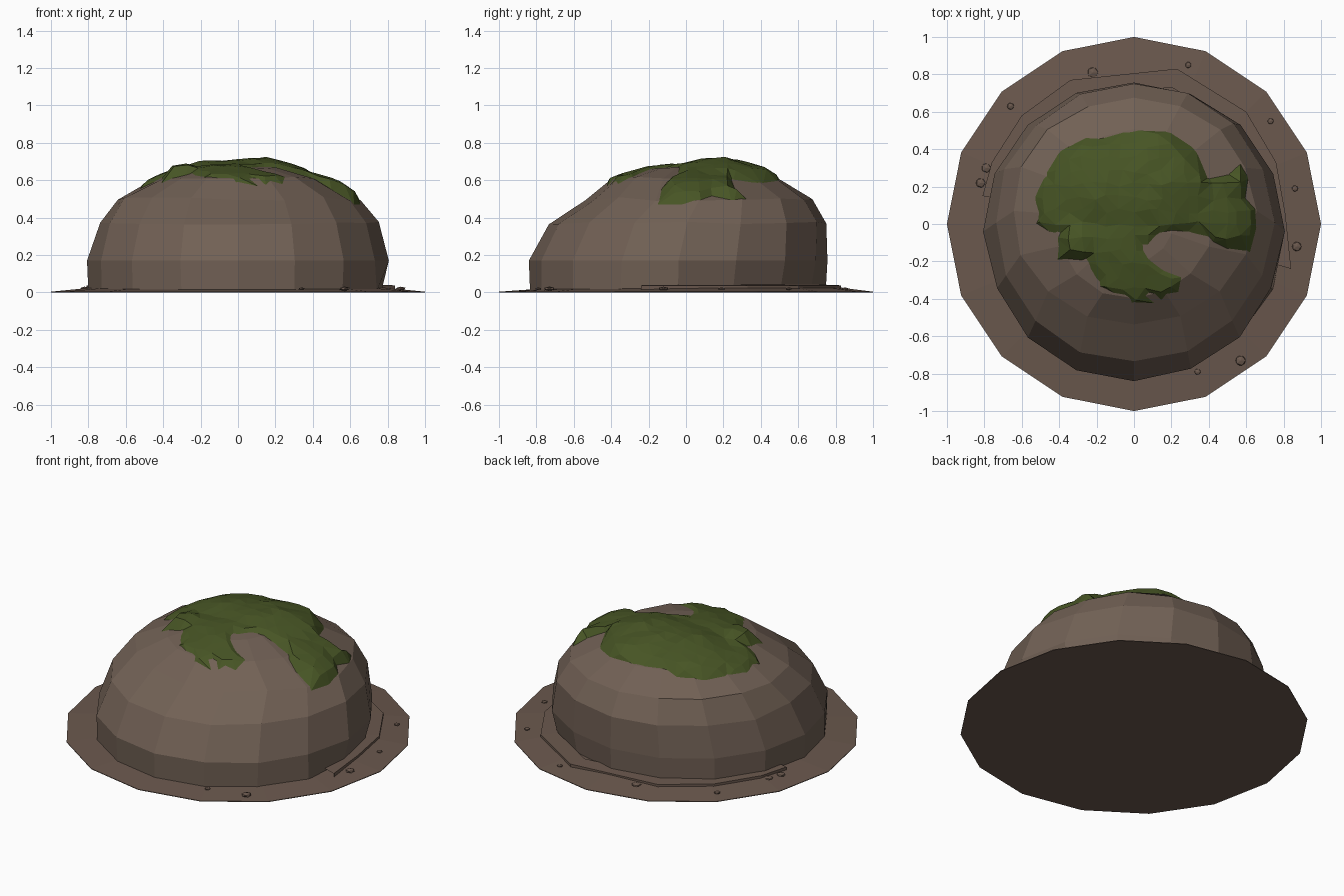
import bpy, bmesh, math, random
from mathutils import Vector
from mathutils.bvhtree import BVHTree
from mathutils.geometry import delaunay_2d_cdt

if "Cube" in bpy.data.objects:
    bpy.data.objects.remove(bpy.data.objects["Cube"])

random.seed(4)
N = 16


def material(name, rgb):
    m = bpy.data.materials.new(name)
    m.diffuse_color = (*rgb, 1)
    m.use_nodes = True
    m.node_tree.nodes["Principled BSDF"].inputs["Base Color"].default_value = m.diffuse_color
    return m


rock_mat = material("brown rock", (0.165, 0.118, 0.09))
soil_mat = material("brown soil", (0.145, 0.098, 0.075))
moss_mat = material("green moss", (0.063, 0.09, 0.018))


def finish(name, bm, mat):
    bmesh.ops.recalc_face_normals(bm, faces=bm.faces)
    me = bpy.data.meshes.new(name)
    bm.to_mesh(me)
    bm.free()
    me.materials.append(mat)
    ob = bpy.data.objects.new(name, me)
    bpy.context.collection.objects.link(ob)
    return ob


def loft(rings, apex=None):
    """Join closed rings of points, cap the bottom, close the top."""
    bm = bmesh.new()
    vs = [[bm.verts.new(p) for p in r] for r in rings]
    n = len(rings[0])
    for a, b in zip(vs, vs[1:]):
        for i in range(n):
            j = (i + 1) % n
            bm.faces.new((a[i], a[j], b[j], b[i]))
    bm.faces.new(vs[0][::-1])
    if apex:
        t = bm.verts.new(apex)
        for i in range(n):
            bm.faces.new((vs[-1][i], vs[-1][(i + 1) % n], t))
    else:
        bm.faces.new(vs[-1])
    return bm


def angles():
    return [2 * math.pi * i / N for i in range(N)]


# ground skirt: shallow 16-sided cone, a little higher at the back
rim = [(math.cos(a), math.sin(a), 0.0) for a in angles()]
top_rim = [(math.cos(a), math.sin(a), 0.004) for a in angles()]
inner = [(0.78 * math.cos(a), 0.78 * math.sin(a), 0.026 + 0.006 * math.sin(a)) for a in angles()]
finish("ground_skirt", loft([rim, top_rim, inner]), soil_mat)

# boulder dome: rings of height, front depth, back depth, half width
profile = [(0.005, 0.84, 0.755, 0.795), (0.17, 0.84, 0.76, 0.80), (0.37, 0.735, 0.75, 0.745),
           (0.50, 0.54, 0.68, 0.65), (0.61, 0.40, 0.51, 0.43), (0.66, 0.20, 0.28, 0.22)]
rings = []
for k, (z, f, b, w) in enumerate(profile):
    ring = []
    for a in angles():
        jit = 1 + random.uniform(-0.012, 0.012)
        if k == 0 and 0 <= a < 1.5:
            jit *= 0.97      # undercut at the right rear
        x = w * math.cos(a) * jit
        y = (b - f) / 2 + (b + f) / 2 * math.sin(a) * jit
        zj = random.uniform(-0.01, 0.01) if k > 1 else 0
        ring.append((x, y, z + zj))
    rings.append(ring)
bm = loft(rings, (0, 0, 0.678))
tree = BVHTree.FromBMesh(bm)
finish("boulder", bm, rock_mat)

# low broken soil lip around the back of the boulder
lip = [(0.84, -0.24), (0.81, 0.05), (0.76, 0.33), (0.60, 0.60), (0.23, 0.83), (-0.34, 0.77),
       (-0.60, 0.58), (-0.76, 0.33), (-0.81, 0.15)]
bm = bmesh.new()
rows = []
for x, y in lip:
    rows.append([bm.verts.new(p) for p in ((x, y, 0.015), (x, y, 0.038), (x * 0.88, y * 0.88, 0.042))])
for a, b in zip(rows, rows[1:]):
    for i in range(2):
        bm.faces.new((a[i], b[i], b[i + 1], a[i + 1]))
finish("soil_lip", bm, soil_mat)

# small pebbles on the skirt
pebbles = [(-0.22, 0.81, 0.032), (0.29, 0.85, 0.018), (-0.66, 0.63, 0.02), (-0.79, 0.30, 0.028),
           (-0.82, 0.22, 0.028), (0.73, 0.55, 0.018), (0.86, 0.19, 0.018), (0.87, -0.12, 0.028),
           (0.57, -0.73, 0.03), (0.34, -0.79, 0.018)]
bm = bmesh.new()
for x, y, r in pebbles:
    res = bmesh.ops.create_icosphere(bm, subdivisions=1, radius=r)
    for v in res["verts"]:
        v.co = Vector((x, y, 0.02)) + Vector((v.co.x, v.co.y, v.co.z * 0.4))
finish("pebbles", bm, soil_mat)

# moss patch: outline draped over the boulder, with soft lumps
outline = [(-0.03, 0.51), (0.20, 0.50), (0.33, 0.41), (0.40, 0.25), (0.50, 0.27), (0.57, 0.33),
           (0.63, 0.25), (0.60, 0.14), (0.66, 0.08), (0.66, -0.02), (0.62, -0.17), (0.50, -0.14),
           (0.42, -0.10), (0.28, -0.05), (0.14, -0.06), (0.07, -0.14), (0.17, -0.24), (0.28, -0.28),
           (0.26, -0.38), (0.15, -0.43), (-0.03, -0.43), (-0.20, -0.33), (-0.28, -0.20),
           (-0.42, -0.20), (-0.42, -0.07), (-0.53, 0.0), (-0.55, 0.15), (-0.48, 0.27),
           (-0.40, 0.40), (-0.25, 0.47)]
lumps = [(-0.2, 0.27, 0.26, 0.03), (0.17, 0.25, 0.27, 0.045), (0.55, 0.22, 0.13, 0.04),
         (0.57, -0.03, 0.16, 0.045), (-0.34, -0.12, 0.12, 0.04), (0.36, 0.05, 0.15, 0.02)]


def edge_distance(p):
    best = 9
    for a, b in zip(outline, outline[1:] + outline[:1]):
        a, b = Vector(a), Vector(b)
        t = max(0, min(1, (p - a).dot(b - a) / (b - a).length_squared))
        best = min(best, (p - a - t * (b - a)).length)
    return best


pts = [Vector(p) for p in outline]
step = 0.07
for i in range(-8, 10):
    for j in range(-7, 8):
        p = Vector((i * step + random.uniform(-0.015, 0.015), j * step + random.uniform(-0.015, 0.015)))
        if edge_distance(p) > 0.02:
            pts.append(p)
n = len(outline)
co, _, faces, *_ = delaunay_2d_cdt(pts, [], [list(range(n))[::-1]], 1, 1e-5)
bm = bmesh.new()
vs = []
for p in co:
    hit = tree.ray_cast(Vector((p.x, p.y, 2)), Vector((0, 0, -1)))[0]
    d = edge_distance(p)
    z = hit.z if hit else 0.45
    if d < 0.005:
        z -= 0.008
    else:
        lift = max(h * math.sqrt(max(0, 1 - ((p.x - x) ** 2 + (p.y - y) ** 2) / r ** 2))
                   for x, y, r, h in lumps)
        z += 0.014 + lift * min(1, d / 0.05)
    vs.append(bm.verts.new((p.x, p.y, z)))
for f in faces:
    bm.faces.new([vs[i] for i in f])
bmesh.ops.delete(bm, geom=[v for v in bm.verts if not v.link_faces], context='VERTS')
finish("moss_patch", bm, moss_mat)
